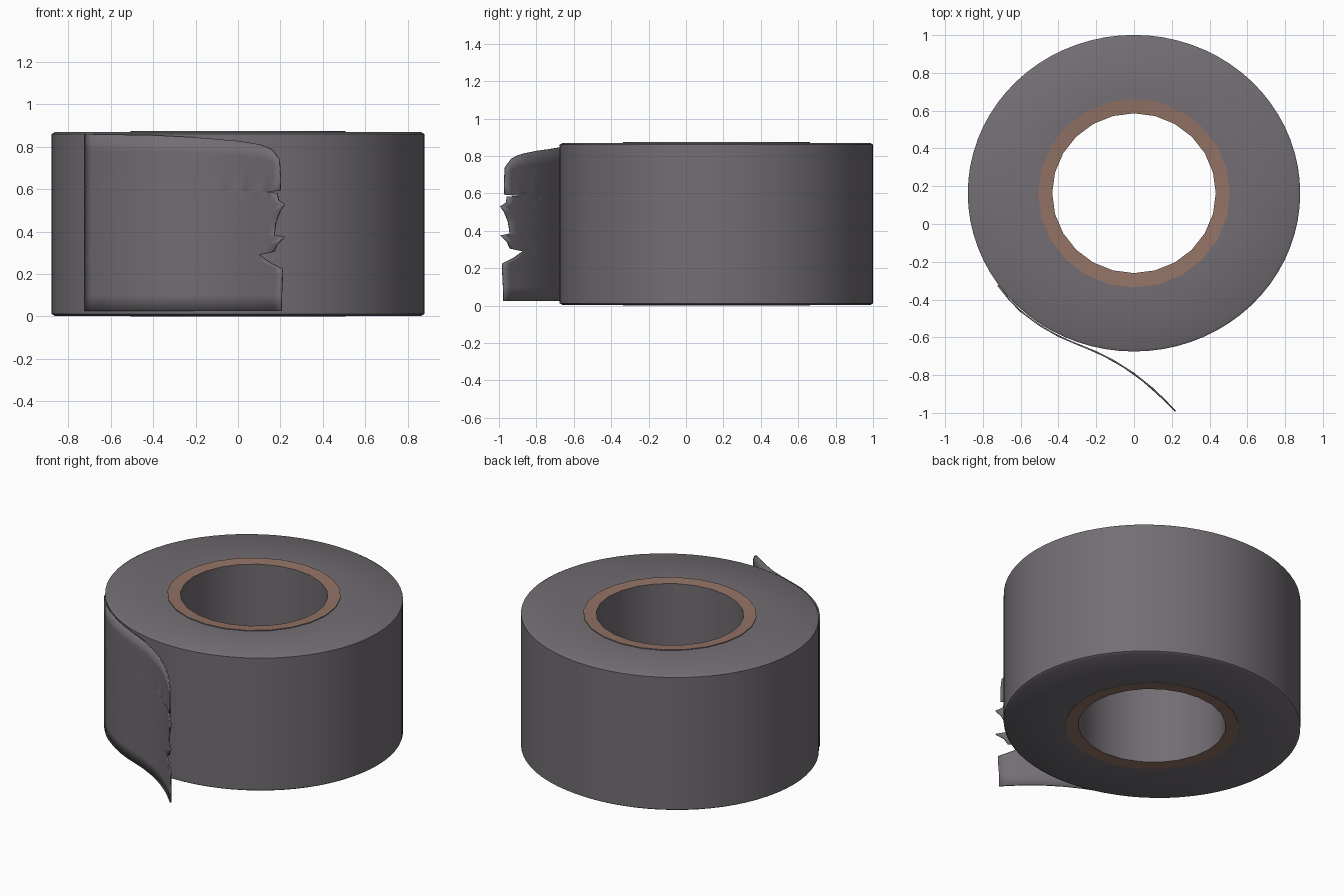
import bpy, bmesh, math

if "Cube" in bpy.data.objects:
    bpy.data.objects.remove(bpy.data.objects["Cube"])

CY = 0.163            # roll centre in y
RX, RY = 0.88, 0.838  # slightly oval outer radii


def material(name, rgb):
    m = bpy.data.materials.new(name)
    m.diffuse_color = (*rgb, 1)
    m.use_nodes = True
    m.node_tree.nodes["Principled BSDF"].inputs["Base Color"].default_value = m.diffuse_color
    return m


GREY = material("tape grey", (0.170, 0.155, 0.173))
BROWN = material("cardboard brown", (0.29, 0.17, 0.13))


def finish(name, bm, mats, angle=35):
    bmesh.ops.recalc_face_normals(bm, faces=bm.faces)
    mesh = bpy.data.meshes.new(name)
    bm.to_mesh(mesh)
    bm.free()
    for m in mats:
        mesh.materials.append(m)
    ob = bpy.data.objects.new(name, mesh)
    bpy.context.collection.objects.link(ob)
    bpy.ops.object.select_all(action='DESELECT')
    ob.select_set(True)
    bpy.context.view_layer.objects.active = ob
    bpy.ops.object.shade_smooth_by_angle(angle=math.radians(angle))
    return ob


def lathe(name, profile, sides, mats, rule=None):
    """Spin a closed profile of (rx, ry, z) points into an oval ring."""
    bm = bmesh.new()
    rings = []
    for i in range(sides):
        a = 2 * math.pi * i / sides
        rings.append([bm.verts.new((rx * math.cos(a), CY + ry * math.sin(a), z))
                      for rx, ry, z in profile])
    n = len(profile)
    for i in range(sides):
        p, q = rings[i], rings[(i + 1) % sides]
        for j in range(n):
            k = (j + 1) % n
            bm.faces.new((p[j], q[j], q[k], p[k]))
    bm.normal_update()
    if rule:
        for f in bm.faces:
            f.material_index = rule(f)
    return finish(name, bm, mats)


# wound tape, with slightly softened outer edges
lathe("tape_roll", [
    (0.50, 0.492, 0.003), (0.865, 0.823, 0.003), (RX, RY, 0.012),
    (RX, RY, 0.860), (0.865, 0.823, 0.869), (0.50, 0.492, 0.869)], 72, [GREY])

# cardboard core: brown rims, grey inner wall
lathe("core_ring", [
    (0.433, 0.423, 0.004), (0.508, 0.499, 0.0),
    (0.508, 0.499, 0.874), (0.433, 0.423, 0.868)], 24, [GREY, BROWN],
    lambda f: 1 if abs(f.normal.z) > 0.5 else 0)


def interp(pts, x):
    for (x0, y0), (x1, y1) in zip(pts, pts[1:]):
        if x <= x1:
            return y0 + (y1 - y0) * (x - x0) / (x1 - x0)
    return pts[-1][1]


# loose end: path seen from above, height of its top edge, and torn edge
PATH = [(-0.72, -0.325), (-0.66, -0.400), (-0.6, -0.462), (-0.5, -0.536),
        (-0.4, -0.594), (-0.3, -0.637), (-0.2, -0.677), (-0.1, -0.728),
        (0.0, -0.792), (0.1, -0.872), (0.16, -0.930), (0.22, -0.992)]
TOP = [(-0.72, 0.86), (-0.4, 0.855), (-0.2, 0.845), (0.0, 0.828),
       (0.1, 0.812), (0.15, 0.795), (0.18, 0.770), (0.195, 0.740), (0.22, 0.70)]
TEAR = [(0.025, 0.205), (0.10, 0.205), (0.20, 0.21), (0.225, 0.21),
        (0.255, 0.15), (0.29, 0.10), (0.305, 0.17), (0.34, 0.185),
        (0.375, 0.22), (0.385, 0.17), (0.45, 0.18), (0.50, 0.20),
        (0.53, 0.22), (0.55, 0.19), (0.582, 0.185), (0.587, 0.125),
        (0.593, 0.20), (0.70, 0.20), (0.78, 0.198), (0.86, 0.195)]
COLS = 28

bm = bmesh.new()
grid = []
for z, end in TEAR:
    row = []
    for c in range(COLS + 1):
        x = -0.72 + (end + 0.72) * c / COLS
        zz = z
        if z > 0.6:  # squeeze the upper rows under the rounded corner
            zz = 0.6 + (z - 0.6) * (interp(TOP, x) - 0.6) / 0.26
        row.append(bm.verts.new((x, interp(PATH, x), zz)))
    grid.append(row)
for a, b in zip(grid, grid[1:]):
    for c in range(COLS):
        bm.faces.new((a[c], a[c + 1], b[c + 1], b[c]))
tail = finish("loose_tape_end", bm, [GREY])
solid = tail.modifiers.new("thickness", 'SOLIDIFY')
solid.thickness = 0.008
solid.offset = 0
